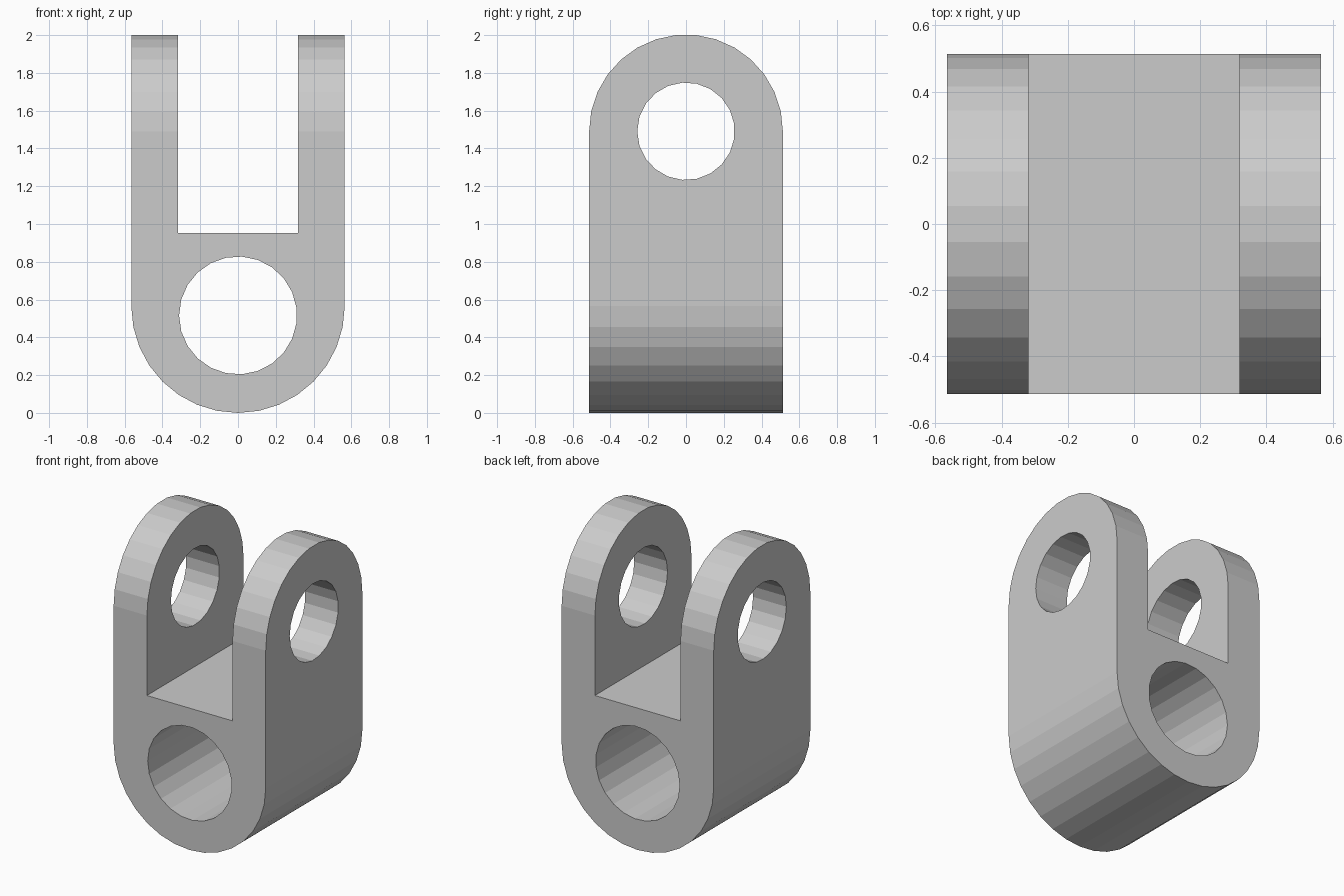
import bpy, bmesh
from math import sin, cos, pi

if "Cube" in bpy.data.objects:
    bpy.data.objects.remove(bpy.data.objects["Cube"])

HALF_W, HALF_D = 0.565, 0.513      # half width (x) and half depth (y)
SLOT_X, SLOT_Z = 0.318, 0.953      # fork slot half width and floor


def arc(r, cz, start, end, n):
    """Points of an arc with n segments, both ends included."""
    return [(r * cos(start + (end - start) * i / n),
             cz + r * sin(start + (end - start) * i / n)) for i in range(n + 1)]


def prism(name, profile, axis):
    """Extrude a (horizontal, z) profile from -1 to 1 along x or y."""
    bm = bmesh.new()
    if axis == 'y':
        verts = [bm.verts.new((h, -1, z)) for h, z in profile]
        step = (0, 2, 0)
    else:
        verts = [bm.verts.new((-1, h, z)) for h, z in profile]
        step = (2, 0, 0)
    face = bm.faces.new(verts)
    ext = bmesh.ops.extrude_face_region(bm, geom=[face], use_keep_orig=True)
    moved = [v for v in ext['geom'] if isinstance(v, bmesh.types.BMVert)]
    bmesh.ops.translate(bm, vec=step, verts=moved)
    bmesh.ops.recalc_face_normals(bm, faces=bm.faces)
    mesh = bpy.data.meshes.new(name)
    bm.to_mesh(mesh)
    bm.free()
    obj = bpy.data.objects.new(name, mesh)
    bpy.context.collection.objects.link(obj)
    return obj


def combine(target, tool, operation):
    """Apply a boolean and discard the helper."""
    tool.hide_render = True
    mod = target.modifiers.new(tool.name, 'BOOLEAN')
    mod.operation, mod.solver, mod.object = operation, 'EXACT', tool
    bpy.context.view_layer.objects.active = target
    bpy.ops.object.modifier_apply(modifier=mod.name)
    bpy.data.objects.remove(tool)


# Fork outline seen from the front: round base and two upright arms
fork = prism("clevis_fork", arc(HALF_W, HALF_W, pi, 2 * pi, 16) + [
    (HALF_W, 2.5), (SLOT_X, 2.5), (SLOT_X, SLOT_Z),
    (-SLOT_X, SLOT_Z), (-SLOT_X, 2.5), (-HALF_W, 2.5)], 'y')

# Side outline rounds the arm tips and sets the depth
side = prism("side_outline", arc(HALF_D, 1.49, 0, pi, 15) + [
    (-HALF_D, -0.5), (HALF_D, -0.5)], 'x')
combine(fork, side, 'INTERSECT')

# Rod hole through the base, pin hole through both arms
rod_hole = prism("rod_hole", arc(0.312, 0.516, pi, 3 * pi, 23)[:-1], 'y')
combine(fork, rod_hole, 'DIFFERENCE')
pin_hole = prism("pin_hole", arc(0.258, 1.491, pi, 3 * pi, 21)[:-1], 'x')
combine(fork, pin_hole, 'DIFFERENCE')
